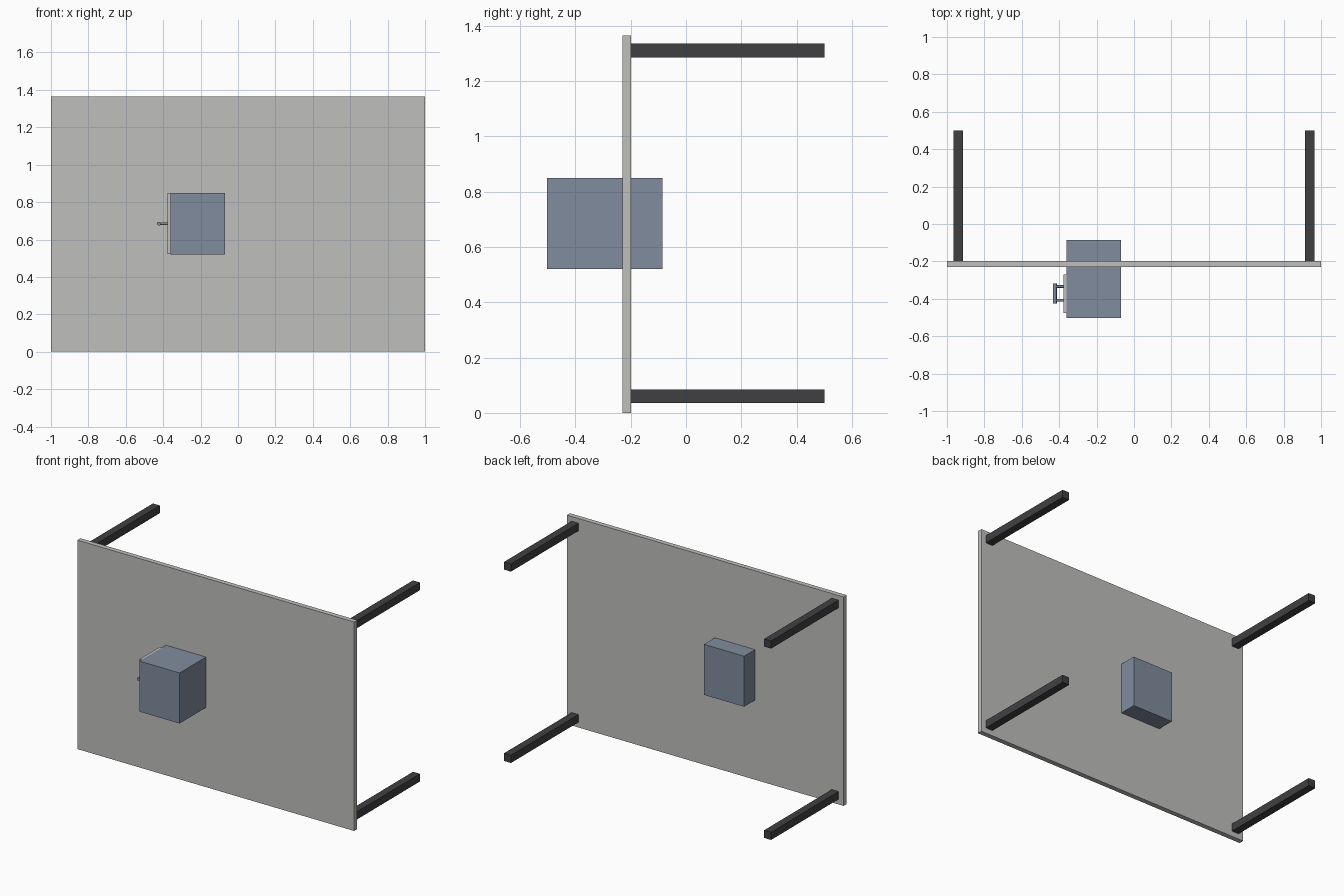
import bpy
from math import radians

if "Cube" in bpy.data.objects:
    bpy.data.objects.remove(bpy.data.objects["Cube"])


def material(name, color):
    m = bpy.data.materials.new(name)
    m.use_nodes = True
    m.diffuse_color = (*color, 1)
    m.node_tree.nodes["Principled BSDF"].inputs["Base Color"].default_value = (*color, 1)
    return m


light_grey = material("light grey", (0.52, 0.52, 0.51))
blue_grey = material("blue grey", (0.216, 0.262, 0.337))
charcoal = material("charcoal", (0.051, 0.051, 0.056))


def box(name, low, high, mat):
    center = [(a + b) / 2 for a, b in zip(low, high)]
    bpy.ops.mesh.primitive_cube_add(size=1, location=center)
    ob = bpy.context.object
    ob.name = name
    ob.scale = [b - a for a, b in zip(low, high)]
    bpy.ops.object.transform_apply(location=False, rotation=False, scale=True)
    ob.data.materials.append(mat)


def rod(name, center, radius, length, rotation, mat):
    bpy.ops.mesh.primitive_cylinder_add(vertices=24, radius=radius, depth=length,
                                        location=center, rotation=rotation)
    ob = bpy.context.object
    ob.name = name
    ob.data.materials.append(mat)
    bpy.ops.object.shade_smooth_by_angle()


# Upright table top
box("table_top", (-1, -0.23, 0), (1, -0.198, 1.365), light_grey)

# Four square legs
for side, x in (("right", -0.94), ("left", 0.94)):
    for level, z in (("lower", 0.06), ("upper", 1.31)):
        box(f"{level}_{side}_leg", (x - 0.025, -0.2, z - 0.025),
            (x + 0.025, 0.5, z + 0.025), charcoal)

# Cabinet with its drawer front
box("cabinet", (-0.36, -0.503, 0.52), (-0.07, -0.085, 0.85), blue_grey)
box("drawer_front", (-0.378, -0.475, 0.522), (-0.359, -0.27, 0.848), light_grey)

# Drawer handle: a bar on two posts
rod("handle_bar", (-0.423, -0.371, 0.685), 0.01, 0.106, (radians(90), 0, 0), blue_grey)
for name, y in (("front", -0.408), ("back", -0.334)):
    rod(f"{name}_handle_post", (-0.399, y, 0.685), 0.007, 0.046,
        (0, radians(90), 0), blue_grey)
